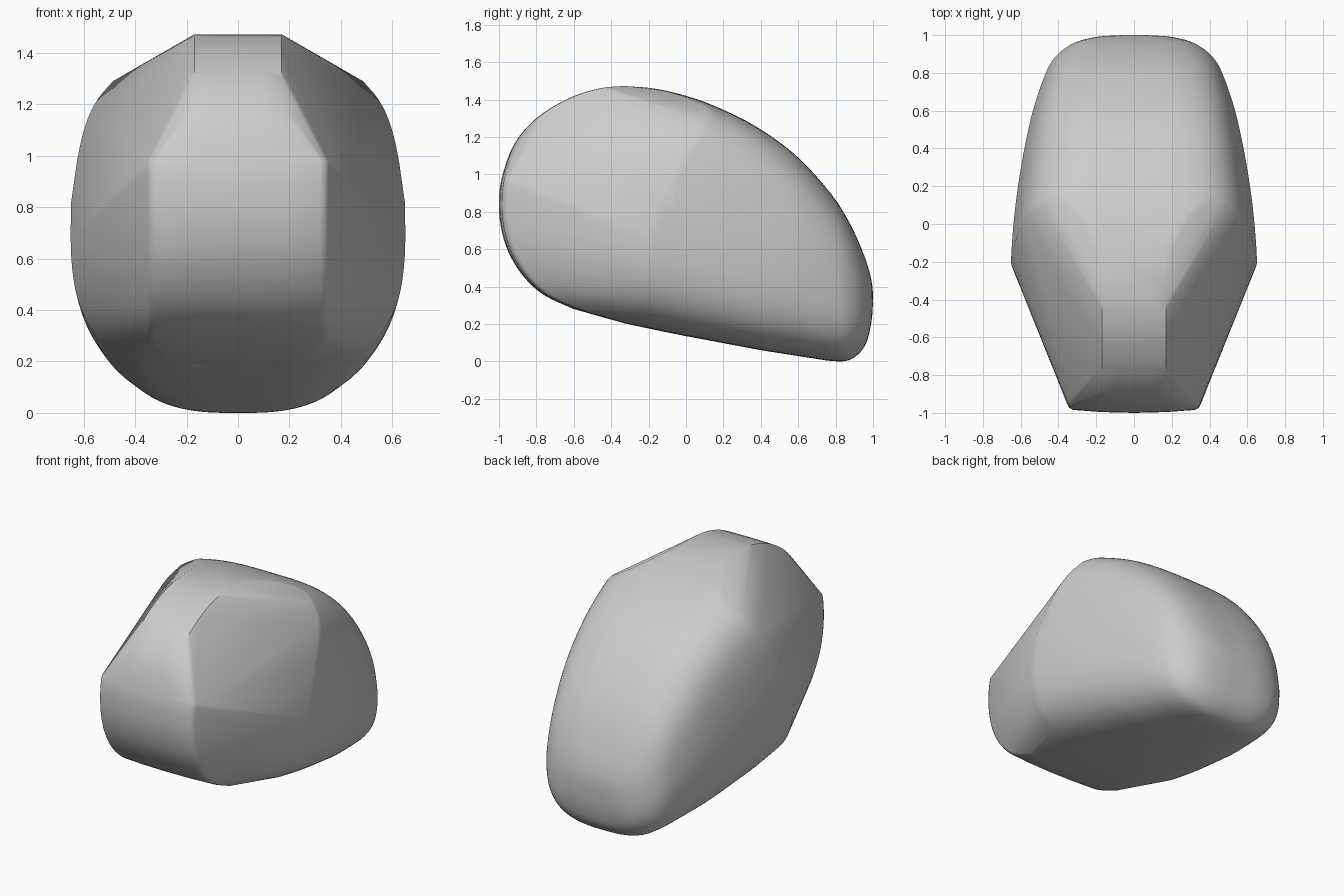
import bpy, bmesh, math
from mathutils import Vector

if "Cube" in bpy.data.objects:
    bpy.data.objects.remove(bpy.data.objects["Cube"])

# Rear body stations: y, top height, bottom height, half width
STATIONS = [Vector(r) for r in (
    (-0.45, 1.46, 0.23, 0.652), (-0.22, 1.465, 0.18, 0.652), (0.0, 1.42, 0.135, 0.638),
    (0.2, 1.345, 0.1, 0.614), (0.4, 1.24, 0.06, 0.58), (0.6, 1.09, 0.03, 0.535),
    (0.78, 0.89, 0.002, 0.475), (0.88, 0.73, 0.01, 0.42), (0.955, 0.56, 0.08, 0.325),
    (0.99, 0.44, 0.2, 0.2), (1.0, 0.36, 0.32, 0.06))]

# Front profile: y, z from underside to crown
NOSE = [Vector(p) for p in (
    (-0.6, 0.28), (-0.76, 0.355), (-0.87, 0.455), (-0.95, 0.585), (-0.99, 0.72),
    (-1.0, 0.85), (-0.985, 0.98), (-0.92, 1.16), (-0.8, 1.3), (-0.63, 1.405),
    (-0.46, 1.46), (-0.33, 1.472))]


def spline(rows, s):
    """Catmull-Rom sample at row position s."""
    last = len(rows) - 1
    i = min(int(s), last - 1)
    t = s - i
    a, b, c, d = (rows[max(0, min(last, i + k))] for k in (-1, 0, 1, 2))
    return b + 0.5 * t * (c - a + t * (2 * a - 5 * b + 4 * c - d
                                       + t * (3 * (b - c) + d - a)))


def shell_point(s, angle):
    """Point on the rounded-box section, tapered upward and rounder at the tail."""
    y, top, bottom, half = spline(STATIONS, s)
    ca, sa = math.cos(angle), math.sin(angle)
    square = (4.1 if sa > 0 else 3.6) - 1.0 * max(0, y) ** 2
    up = math.copysign(abs(sa) ** (2 / square), sa)
    x = half * math.copysign(abs(ca) ** (2 / square), ca) * (1 - 0.1 * max(0, up))
    return Vector((x, y, (top + bottom) / 2 + (top - bottom) / 2 * up))


def trimmed(p):
    """True ahead of the swept crease or above the sloping shoulder planes."""
    out = abs(p.x) - 0.17
    side = -0.22 + 0.58 * max(0, p.z - 0.6) ** 1.5
    crown = -0.33 + 1.3 * max(0, out)
    return p.y < min(side, crown) or p.z > 1.472 - 0.576 * out


points = []

# Rear body
SEGMENTS, RINGS = 96, 40
end = len(STATIONS) - 1
for k in range(SEGMENTS):
    angle = math.tau * k / SEGMENTS
    lo, hi = 0, end
    for _ in range(24):
        mid = (lo + hi) / 2
        if trimmed(shell_point(mid, angle)):
            lo = mid
        else:
            hi = mid
    points += [shell_point(hi + (end - hi) * j / RINGS, angle) for j in range(RINGS + 1)]

# Front strip: wide with softened edges below the brow corner, narrow above it
WIDE = ((0, 0), (0.17, 0), (0.32, 0), (0.342, 0.008), (0.352, 0.025))
NARROW = ((0, 0), (0.09, 0), (0.17, 0))
steps = 44
for j in range(steps + 1):
    y, z = spline(NOSE, (len(NOSE) - 1) * j / steps)
    for x, back in WIDE if z < 0.985 else NARROW:
        for sign in (-1, 1):
            points.append(Vector((sign * x, y + 0.15 * x * x + back, z)))

# Wrap everything in one taut skin
bm = bmesh.new()
for p in points:
    bm.verts.new(p)
bmesh.ops.remove_doubles(bm, verts=bm.verts, dist=0.002)
bmesh.ops.convex_hull(bm, input=bm.verts)
bmesh.ops.delete(bm, geom=[v for v in bm.verts if not v.link_faces], context="VERTS")
bmesh.ops.recalc_face_normals(bm, faces=bm.faces)
mesh = bpy.data.meshes.new("shell")
bm.to_mesh(mesh)
bm.free()
shell = bpy.data.objects.new("shell", mesh)
bpy.context.collection.objects.link(shell)

# Plain grey finish
grey = bpy.data.materials.new("light_grey")
grey.use_nodes = True
colour = (0.6, 0.6, 0.6, 1)
grey.diffuse_color = colour
grey.node_tree.nodes["Principled BSDF"].inputs["Base Color"].default_value = colour
mesh.materials.append(grey)

bpy.context.view_layer.objects.active = shell
shell.select_set(True)
bpy.ops.object.shade_smooth_by_angle(angle=math.radians(38))
